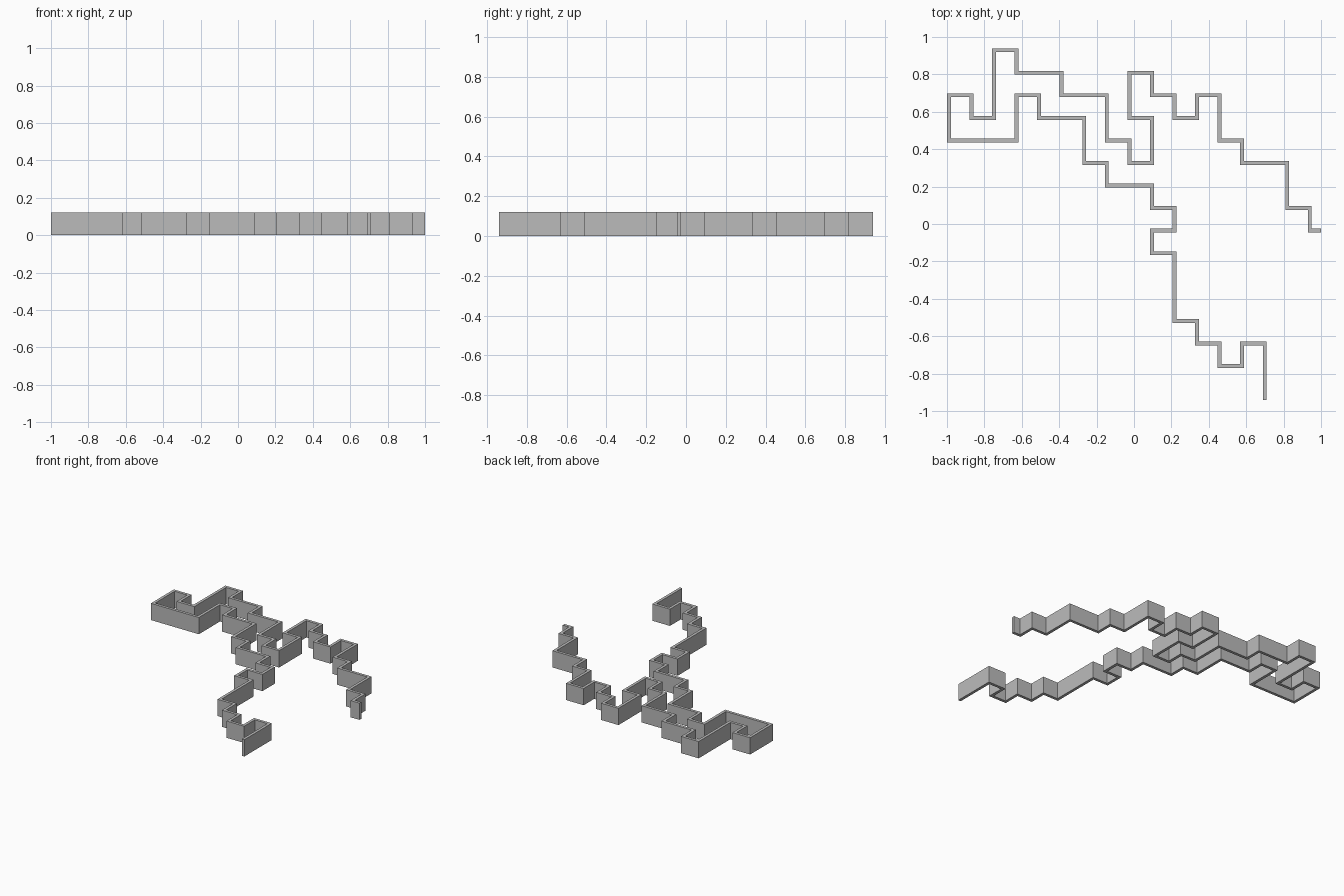
import bpy
import bmesh
from mathutils import Vector

cube = bpy.data.objects.get("Cube")
if cube:
    bpy.data.objects.remove(cube)

STEP = 0.1206        # grid spacing of the winding path
THICK = 0.0205       # wall thickness
HEIGHT = 0.1206      # wall height

# Winding path, one letter per grid step; the free ends are half steps
MOVES = ("UUL" "DLULULUUULURULULL" "ULUULLULDDLLLUU"
         "RDRUUURDRRDRRDDRDR" "UULUURDRDRURDDRDRRDDRD")
DIRS = {"U": Vector((0, 1)), "D": Vector((0, -1)),
        "L": Vector((-1, 0)), "R": Vector((1, 0))}


def trace(moves):
    """Corner points and directions of the path, in grid units."""
    pos = Vector((14, -15.5))
    points, heads = [pos.copy()], []
    pos = pos + DIRS["U"] * 0.5
    previous = "U"
    for m in moves + "R":
        if m != previous:
            points.append(pos.copy())
            heads.append(DIRS[previous])
            previous = m
        pos = pos + DIRS[m]
    points.append(pos - DIRS["R"] * 0.5)
    heads.append(DIRS["R"])
    return points, heads


def side(d):
    return Vector((-d.y, d.x))


def build_wall(name, material):
    points, heads = trace(MOVES)
    origin = Vector((-1 + THICK / 2, 0.9395 - THICK / 2))
    bm = bmesh.new()
    rings = []
    for i, p in enumerate(points):
        # mitre: sum of both side normals at a right-angled corner
        offset = side(heads[min(i, len(heads) - 1)])
        if 0 < i < len(points) - 1:
            offset = offset + side(heads[i - 1])
        c, o = origin + p * STEP, offset * THICK / 2
        a, b = c + o, c - o
        rings.append([bm.verts.new((q.x, q.y, z))
                      for q, z in ((a, 0), (b, 0), (b, HEIGHT), (a, HEIGHT))])
    for r, s in zip(rings, rings[1:]):
        for k in range(4):
            n = (k + 1) % 4
            bm.faces.new((r[k], r[n], s[n], s[k]))
    bm.faces.new(rings[0])
    bm.faces.new(rings[-1])
    bmesh.ops.recalc_face_normals(bm, faces=bm.faces)
    mesh = bpy.data.meshes.new(name)
    bm.to_mesh(mesh)
    bm.free()
    mesh.materials.append(material)
    obj = bpy.data.objects.new(name, mesh)
    bpy.context.collection.objects.link(obj)
    return obj


# Plain grey material
grey = bpy.data.materials.new("plain_grey")
grey.use_nodes = True
colour = (0.5, 0.5, 0.5, 1)
grey.diffuse_color = colour
grey.node_tree.nodes["Principled BSDF"].inputs["Base Color"].default_value = colour

build_wall("winding_wall", grey)
